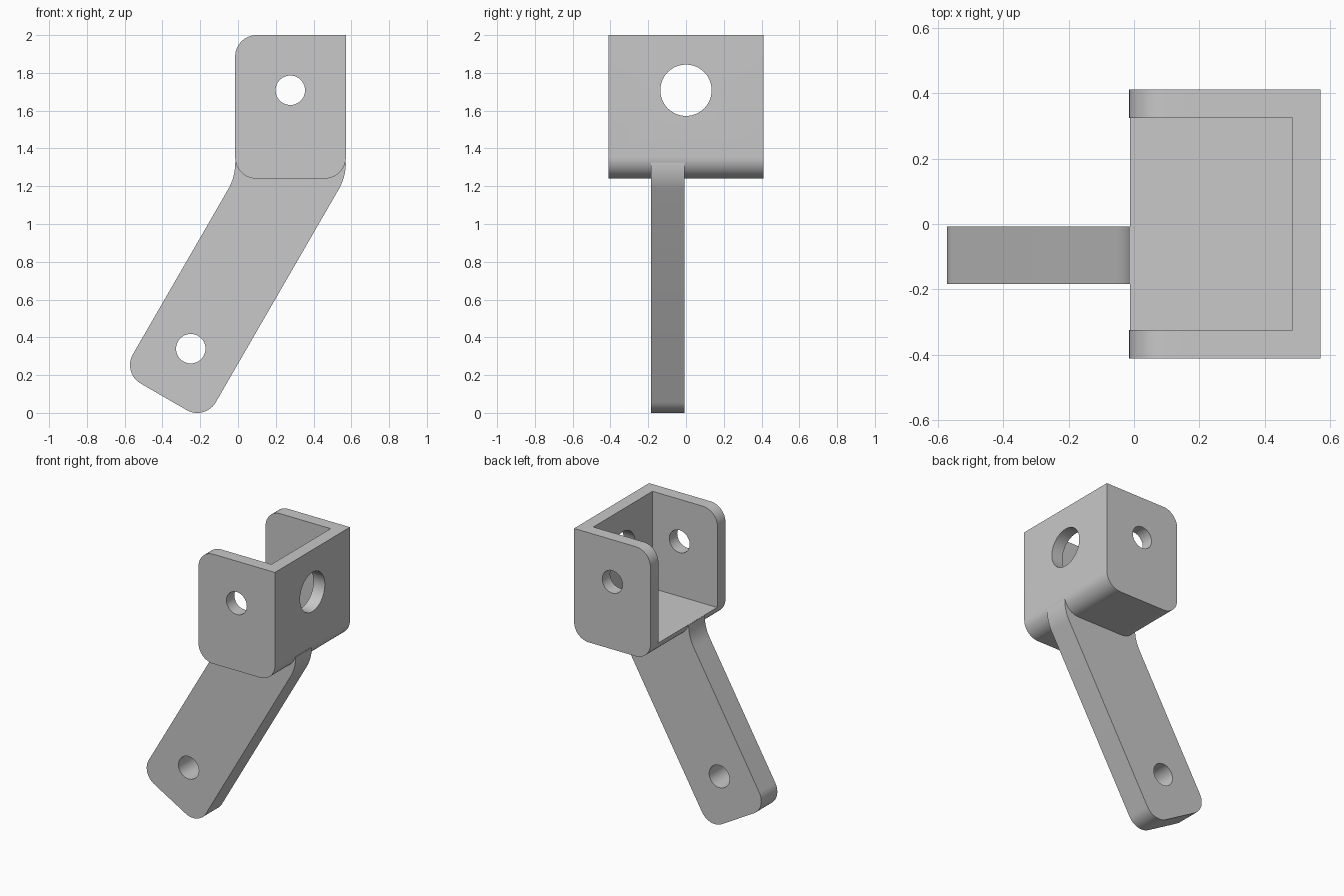
import bpy, bmesh, math
from mathutils import Vector, Matrix

if "Cube" in bpy.data.objects:
    bpy.data.objects.remove(bpy.data.objects["Cube"])

steel = bpy.data.materials.new("grey_steel")
steel.use_nodes = True
GREY = (0.58, 0.58, 0.58, 1)
steel.diffuse_color = GREY
steel.node_tree.nodes["Principled BSDF"].inputs["Base Color"].default_value = GREY

WALL, RADIUS, BEND = 0.087, 0.113, 0.28
LEFT, RIGHT, BOTTOM, TOP, HALF = -0.015, 0.571, 1.24, 2.0, 0.411
FLOOR = BOTTOM + WALL


def fillet(corners, steps=12):
    """Round each (x, z, radius) corner of a closed outline with an arc."""
    outline = []
    for i, (x, z, r) in enumerate(corners):
        p = Vector((x, z))
        if r == 0:
            outline.append(p)
            continue
        a = (Vector(corners[i - 1][:2]) - p).normalized()
        b = (Vector(corners[(i + 1) % len(corners)][:2]) - p).normalized()
        half = a.angle(b) / 2
        centre = p + (a + b).normalized() * r / math.sin(half)
        start = p + a * r / math.tan(half) - centre
        end = p + b * r / math.tan(half) - centre
        turn = start.angle_signed(end)
        for s in range(steps + 1):
            outline.append(centre + Matrix.Rotation(-turn * s / steps, 2) @ start)
    return outline


def finish(name, bm):
    bmesh.ops.recalc_face_normals(bm, faces=bm.faces)
    mesh = bpy.data.meshes.new(name)
    bm.to_mesh(mesh)
    bm.free()
    mesh.materials.append(steel)
    obj = bpy.data.objects.new(name, mesh)
    bpy.context.collection.objects.link(obj)
    return obj


def extrude_profile(name, corners, y0, y1):
    """Closed prism between y0 and y1."""
    bm = bmesh.new()
    outline = fillet(corners)
    front, back = ([bm.verts.new((p.x, y, p.y)) for p in outline] for y in (y0, y1))
    bm.faces.new(front)
    bm.faces.new(back[::-1])
    for i in range(len(outline)):
        bm.faces.new((front[i], front[i - 1], back[i - 1], back[i]))
    return finish(name, bm)


def drill(name, centre, radius, depth, axis):
    bm = bmesh.new()
    turn = Matrix.Rotation(math.pi / 2, 4, "X" if axis == "Y" else "Y")
    bmesh.ops.create_cone(bm, cap_ends=True, segments=48, radius1=radius, radius2=radius,
                          depth=depth, matrix=Matrix.Translation(centre) @ turn)
    return finish(name, bm)


def activate(obj):
    bpy.ops.object.select_all(action="DESELECT")
    obj.select_set(True)
    bpy.context.view_layer.objects.active = obj


def cut(obj, cutter):
    activate(obj)
    mod = obj.modifiers.new("cut", "BOOLEAN")
    mod.operation, mod.solver, mod.object = "DIFFERENCE", "EXACT", cutter
    bpy.ops.object.modifier_apply(modifier=mod.name)
    bpy.data.objects.remove(cutter)


# Bracket: rounded block hollowed to two cheeks, a side wall and a floor
bracket = extrude_profile("bracket", [
    (LEFT, BOTTOM, RADIUS), (RIGHT, BOTTOM, RADIUS), (RIGHT, TOP, 0), (LEFT, TOP, RADIUS),
], -HALF, HALF)
inner = HALF - WALL
cut(bracket, extrude_profile("pocket_cutter", [
    (LEFT - 1, FLOOR, 0), (RIGHT - WALL, FLOOR, 0),
    (RIGHT - WALL, TOP + 1, 0), (LEFT - 1, TOP + 1, 0),
], -inner, inner))
cut(bracket, drill("cheek_hole_cutter", (0.277, 0, 1.708), 0.078, 2, "Y"))
cut(bracket, drill("side_hole_cutter", (RIGHT, 0, 1.708), 0.136, 0.5, "X"))

# Arm: leans 30 degrees, then bends upright under the bracket floor
along = Vector((0.5, math.sqrt(0.75)))
across = Vector((along.y, -along.x))
low_left = across * -0.637 + along * -0.123
low_right = across * -0.13 + along * -0.123


def bend_at(x, foot):
    return (x, foot.y + (x - foot.x) * along.y / along.x, BEND)


arm_top = FLOOR - 0.001
arm = extrude_profile("arm", [
    (*low_left, RADIUS), (*low_right, RADIUS), bend_at(RIGHT, low_right),
    (RIGHT, arm_top, 0), (LEFT, arm_top, 0), bend_at(LEFT, low_left),
], -0.184, -0.008)
cut(arm, drill("arm_hole_cutter", (-0.25, 0, 0.34), 0.078, 2, "Y"))

# Smooth the rounded corners and keep the edges crisp
for part in (bracket, arm):
    activate(part)
    bpy.ops.object.shade_smooth_by_angle(angle=math.radians(30))
